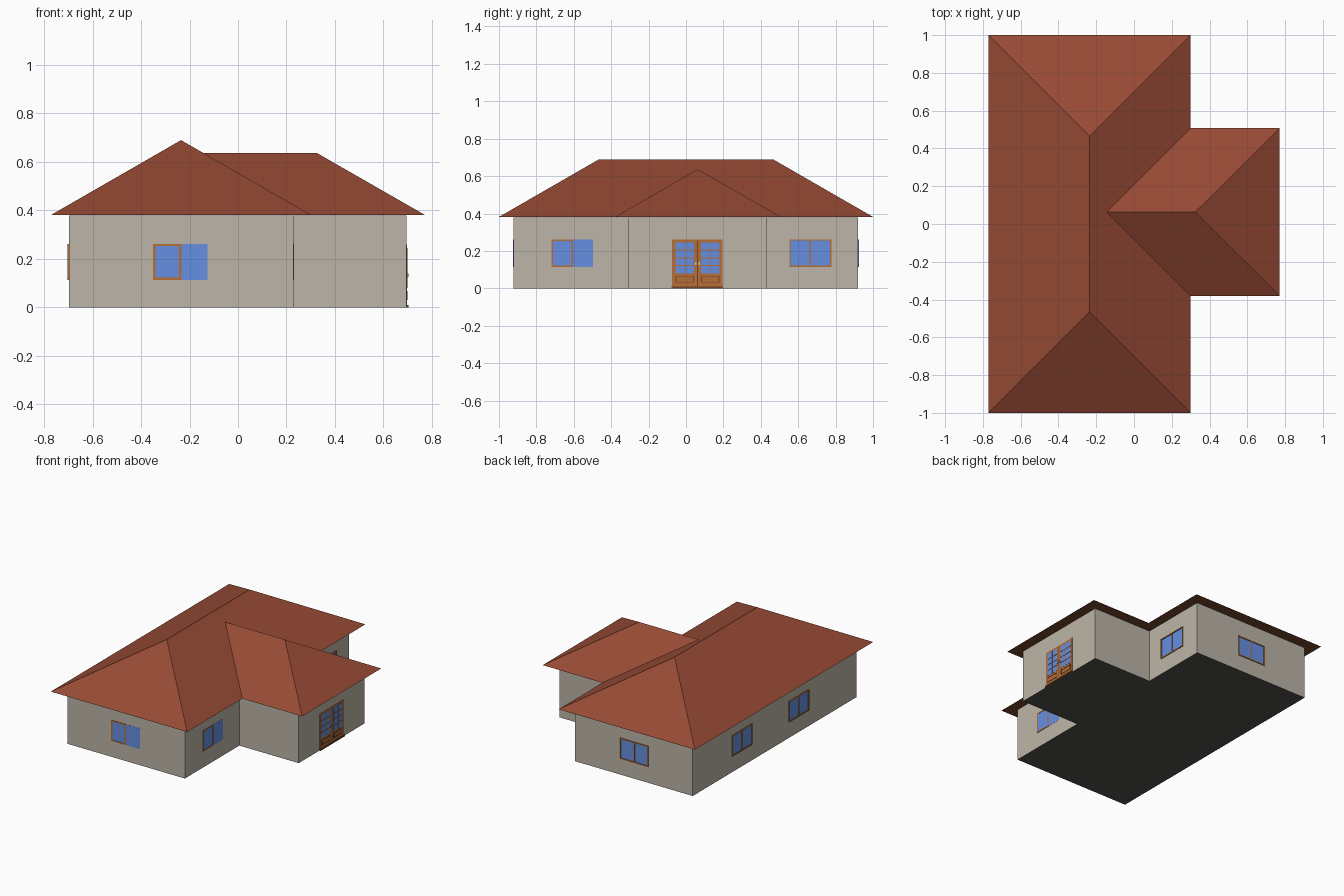
import bpy, bmesh

if "Cube" in bpy.data.objects:
    bpy.data.objects.remove(bpy.data.objects["Cube"])


def material(name, r, g, b):
    lin = lambda c: ((c / 255 + 0.055) / 1.055) ** 2.4
    m = bpy.data.materials.new(name)
    m.diffuse_color = (lin(r), lin(g), lin(b), 1)
    m.use_nodes = True
    m.node_tree.nodes["Principled BSDF"].inputs["Base Color"].default_value = m.diffuse_color
    return m


ROOF = material("roof_red", 150, 74, 52)
WALL = material("wall_stone", 188, 181, 168)
WOOD = material("frame_wood", 182, 110, 54)
DARK = material("dark_wood", 112, 68, 42)
GLASS = material("glass_blue", 102, 144, 226)
FLOOR = material("floor_grey", 80, 79, 78)
METAL = material("handle_metal", 200, 196, 188)


def mesh_object(name, verts, faces, mats, indices=None):
    me = bpy.data.meshes.new(name)
    me.from_pydata(verts, [], faces)
    for m in mats:
        me.materials.append(m)
    if indices:
        for p, i in zip(me.polygons, indices):
            p.material_index = i
    ob = bpy.data.objects.new(name, me)
    bpy.context.collection.objects.link(ob)
    return ob


# Matching L-shaped outlines of the walls and of the eaves
H = 0.38


def outline(x0, x1, x2, y0, y1, y2, y3):
    return [(x0, y0), (x1, y0), (x1, y1), (x2, y1), (x2, y2), (x1, y2), (x1, y3), (x0, y3)]


wall = outline(-0.697, 0.228, 0.695, -0.923, -0.31, 0.43, 0.92)
eave = outline(-0.77, 0.30, 0.77, -1.0, -0.38, 0.507, 1.0)
n = len(wall)
ring = [(i, (i + 1) % n, (i + 1) % n + n, i + n) for i in range(n)]

# Walls
mesh_object("walls", [(x, y, 0) for x, y in wall] + [(x, y, H) for x, y in wall], ring, [WALL])
# Floor slab underside
mesh_object("floor", [(x, y, 0) for x, y in wall], [tuple(reversed(range(n)))], [FLOOR])
# Flat soffit under the eaves
mesh_object("soffit", [(x, y, H) for x, y in wall] + [(x, y, H) for x, y in eave], ring, [DARK])

# Hipped roof: eave corners 0-7, main ridge 8-9, wing ridge 10-11
ridge = [(-0.235, -0.465, 0.69), (-0.235, 0.465, 0.69), (-0.145, 0.063, 0.637), (0.325, 0.063, 0.637)]
mesh_object("roof", [(x, y, H + 0.002) for x, y in eave] + ridge,
            [(0, 1, 8), (6, 7, 9), (7, 0, 8, 9), (1, 2, 10, 8), (10, 5, 6, 9), (8, 10, 9),
             (2, 3, 11, 10), (3, 4, 11), (4, 5, 10, 11)], [ROOF])

# Wall sides: (axis of the normal, sign, wall position)
FRONT, BACK = (1, -1, -0.923), (1, 1, 0.92)
LEFT, RIGHT, WING = (0, -1, -0.697), (0, 1, 0.228), (0, 1, 0.695)


def plates(name, side, parts):
    """Join thin boxes (u0, u1, z0, z1, depth, material) lying on a wall into one object."""
    axis, sign, pos = side
    mats = []
    bm = bmesh.new()
    for u0, u1, z0, z1, depth, mat in parts:
        if mat not in mats:
            mats.append(mat)
        box = bmesh.ops.create_cube(bm, size=1)["verts"]
        for v in box:
            u = u0 if v.co.x < 0 else u1
            d = pos + sign * (depth if v.co.y > 0 else -0.001)
            z = z0 if v.co.z < 0 else z1
            v.co = (d, u, z) if axis == 0 else (u, d, z)
        for f in {f for v in box for f in v.link_faces}:
            f.material_index = mats.index(mat)
    bmesh.ops.recalc_face_normals(bm, faces=bm.faces)
    me = bpy.data.meshes.new(name)
    bm.to_mesh(me)
    bm.free()
    for m in mats:
        me.materials.append(m)
    bpy.context.collection.objects.link(bpy.data.objects.new(name, me))


def frame(u0, u1, z0, z1, w, depth, mat):
    return [(u0, u1, z0, z0 + w, depth, mat), (u0, u1, z1 - w, z1, depth, mat),
            (u0, u0 + w, z0 + w, z1 - w, depth, mat), (u1 - w, u1, z0 + w, z1 - w, depth, mat)]


def window(name, side, c, sliding=False):
    z0, z1, r = 0.114, 0.262, 0.112
    parts = [(c - r, c + r, z0, z1, 0.001, GLASS)]
    if sliding:  # framed left sash, plain glass right sash
        parts += frame(c - r, c + 0.004, z0, z1, 0.009, 0.003, WOOD)
    else:
        parts += frame(c - r, c + r, z0, z1, 0.007, 0.006, WOOD)
        parts.append((c - 0.004, c + 0.004, z0, z1, 0.004, WOOD))
    plates(name, side, parts)


# Windows
window("front_window", FRONT, -0.238, True)
window("back_window", BACK, -0.238)
window("right_window_front", RIGHT, -0.608, True)
window("right_window_back", RIGHT, 0.665)
window("left_window_front", LEFT, -0.27)
window("left_window_back", LEFT, 0.367)

# Double door: two leaves with glazing bars and a lower panel each
C = 0.061
door = [(C - 0.135, C + 0.135, 0, 0.26, 0.002, WOOD), (C - 0.138, C + 0.138, 0, 0.01, 0.008, DARK),
        (C - 0.002, C + 0.002, 0.01, 0.255, 0.0025, DARK)]
for s in (-1, 1):
    m = C + s * 0.068
    a, b = m - 0.049, m + 0.049
    door.append((a, b, 0.08, 0.246, 0.003, GLASS))
    door += [(a, b, z - 0.0025, z + 0.0025, 0.005, WOOD) for z in (0.1215, 0.163, 0.2045)]
    door.append((m - 0.002, m + 0.002, 0.08, 0.246, 0.005, WOOD))
    door += frame(a, b, 0.03, 0.067, 0.005, 0.004, DARK)
    h = C + s * 0.01
    door.append((h - 0.004, h + 0.004, 0.126, 0.14, 0.008, METAL))
plates("double_door", WING, door)
